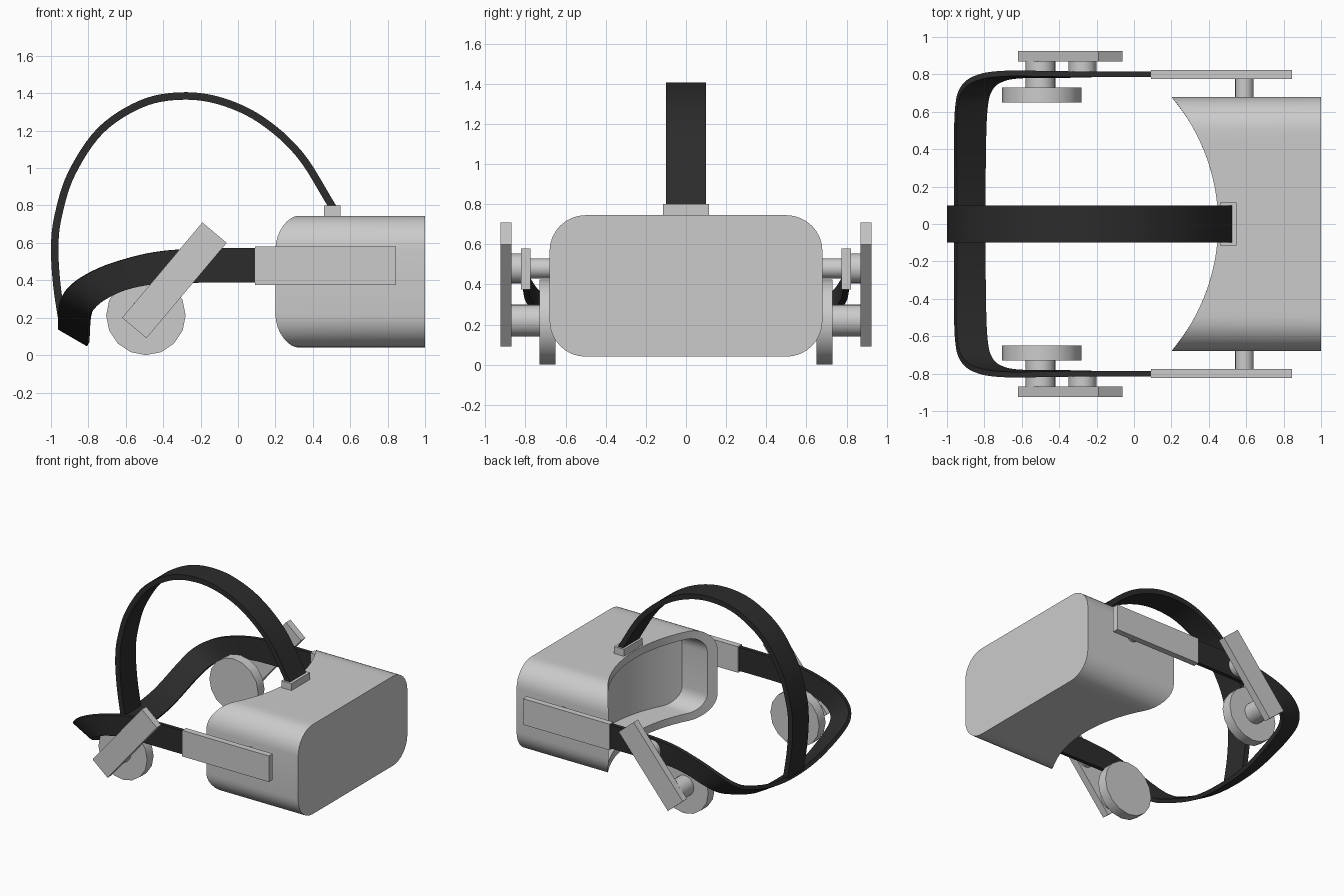
import bpy, bmesh, math
from mathutils import Vector, Matrix

if "Cube" in bpy.data.objects:
    bpy.data.objects.remove(bpy.data.objects["Cube"])

black = bpy.data.materials.new("strap_black")
black.diffuse_color = (0.025, 0.025, 0.025, 1)
black.use_nodes = True
black.node_tree.nodes["Principled BSDF"].inputs["Base Color"].default_value = black.diffuse_color


def finish(name, bm, mat=None):
    bmesh.ops.recalc_face_normals(bm, faces=bm.faces)
    me = bpy.data.meshes.new(name)
    bm.to_mesh(me)
    bm.free()
    ob = bpy.data.objects.new(name, me)
    bpy.context.collection.objects.link(ob)
    if mat:
        me.materials.append(mat)
    bpy.ops.object.select_all(action='DESELECT')
    bpy.context.view_layer.objects.active = ob
    ob.select_set(True)
    bpy.ops.object.shade_smooth_by_angle(angle=math.radians(30))
    return ob


def box(name, lo, hi, tilt=0):
    lo, hi = Vector(lo), Vector(hi)
    bm = bmesh.new()
    m = (Matrix.Translation((lo + hi) / 2) @ Matrix.Rotation(tilt, 4, 'Y')
         @ Matrix.Diagonal((*(hi - lo), 1)))
    bmesh.ops.create_cube(bm, size=1, matrix=m)
    return finish(name, bm)


def disc(name, x, z, r, y0, y1, n=16):
    # cylinder lying along y
    bm = bmesh.new()
    m = Matrix.Translation((x, (y0 + y1) / 2, z)) @ Matrix.Rotation(math.pi / 2, 4, 'X')
    bmesh.ops.create_cone(bm, cap_ends=True, segments=n, radius1=r, radius2=r,
                          depth=abs(y1 - y0), matrix=m)
    return finish(name, bm)


def spline(pts, steps=6):
    # Catmull-Rom through the points
    p = [Vector(q) for q in pts]
    p = [2 * p[0] - p[1]] + p + [2 * p[-1] - p[-2]]
    out = []
    for a, b, c, d in zip(p, p[1:], p[2:], p[3:]):
        for i in range(steps):
            t = i / steps
            out.append(0.5 * (2 * b + (c - a) * t + (2 * a - 5 * b + 4 * c - d) * t * t
                              + (3 * b - a - 3 * c + d) * t ** 3))
    return out + [p[-2]]


def ribbon(name, edge_a, edge_b, thick):
    bm = bmesh.new()
    va = [bm.verts.new(v) for v in spline(edge_a)]
    vb = [bm.verts.new(v) for v in spline(edge_b)]
    for i in range(len(va) - 1):
        bm.faces.new((va[i], va[i + 1], vb[i + 1], vb[i]))
    ob = finish(name, bm, black)
    mod = ob.modifiers.new("thickness", 'SOLIDIFY')
    mod.thickness, mod.offset = thick, 0
    mod.use_even_offset = True
    bpy.ops.object.modifier_apply(modifier=mod.name)
    bpy.ops.object.shade_smooth_by_angle(angle=math.radians(30))
    return ob


# visor body: rounded box, face side scooped by an arc, with a hollow inside
def outline(hw, hz, r, zc=0.3925):
    right = [(hw - r + r * math.cos(a), hz - r + r * math.sin(a))
             for a in (math.pi / 2 * k / 8 for k in range(9))]
    mid = [(hw - r) * k / 10 for k in range(9, -10, -1)]
    top = right + [(y, hz) for y in mid] + [(-y, z) for y, z in reversed(right)]
    return [(y, zc + z) for y, z in top] + [(y, zc - z) for y, z in reversed(top)]


def scoop(y):
    return -0.6 + math.sqrt(1.05 ** 2 - y * y)


outer, inner = outline(0.68, 0.3525, 0.18), outline(0.62, 0.2925, 0.13)
bm = bmesh.new()
rings = [[bm.verts.new((f(y), y, z)) for y, z in o] for o, f in (
    (outer, lambda y: 1.0), (outer, scoop), (inner, scoop),
    (inner, lambda y: scoop(y) + 0.22))]
n = len(outer)
for a, b in zip(rings, rings[1:]):
    for i in range(n):
        j = (i + 1) % n
        bm.faces.new((a[i], a[j], b[j], b[i]))
bm.faces.new(rings[0])
for i in range(n // 2 - 1):
    q = rings[3]
    bm.faces.new((q[i], q[i + 1], q[n - 2 - i], q[n - 1 - i]))
finish("visor_body", bm)

# clip for the top strap
box("top_strap_clip", (0.46, -0.115, 0.735), (0.547, 0.115, 0.80))

# mirrored side hardware and ear pieces
for s, side in ((1, "left"), (-1, "right")):
    def yr(a, b):
        return sorted((s * a, s * b))
    y0, y1 = yr(0.775, 0.823)
    box("side_arm_" + side, (0.09, y0, 0.375), (0.845, y1, 0.58))
    disc("side_pivot_" + side, 0.59, 0.48, 0.05, *yr(0.66, 0.78))
    disc("ear_pad_" + side, -0.4925, 0.2125, 0.2125, *yr(0.65, 0.73))
    disc("ear_stem_" + side, -0.50, 0.22, 0.08, *yr(0.72, 0.88))
    disc("ear_hinge_" + side, -0.275, 0.48, 0.075, *yr(0.795, 0.88))
    y0, y1 = yr(0.87, 0.925)
    box("ear_bar_" + side, (-0.34 - 0.333, y0, 0.40 - 0.085),
        (-0.34 + 0.333, y1, 0.40 + 0.085), -math.radians(49.9))


# head band: half of each edge, mirrored across y
def mirrored(half):
    return half + [(x, -y, z) for x, y, z in reversed(half[:-1])]


upper = [(0.12, 0.80, 0.573), (-0.2, 0.80, 0.57), (-0.45, 0.803, 0.55), (-0.68, 0.805, 0.49),
         (-0.83, 0.785, 0.42), (-0.92, 0.725, 0.345), (-0.952, 0.60, 0.275),
         (-0.955, 0.3, 0.18), (-0.955, 0, 0.15)]
lower = [(0.12, 0.80, 0.387), (-0.2, 0.80, 0.387), (-0.42, 0.795, 0.382), (-0.58, 0.795, 0.355),
         (-0.69, 0.78, 0.31), (-0.76, 0.73, 0.26), (-0.79, 0.61, 0.20),
         (-0.80, 0.3, 0.09), (-0.80, 0, 0.06)]
ribbon("head_band", mirrored(upper), mirrored(lower), 0.03)

# strap over the top of the head
arch = [(0.51, 0.785), (0.33, 1.072), (0.12, 1.26), (-0.1, 1.36), (-0.31, 1.385),
        (-0.52, 1.342), (-0.736, 1.2), (-0.89, 0.97), (-0.96, 0.75), (-0.98, 0.58),
        (-0.968, 0.37), (-0.935, 0.15)]
ribbon("top_strap", [(x, -0.1, z) for x, z in arch], [(x, 0.1, z) for x, z in arch], 0.04)
